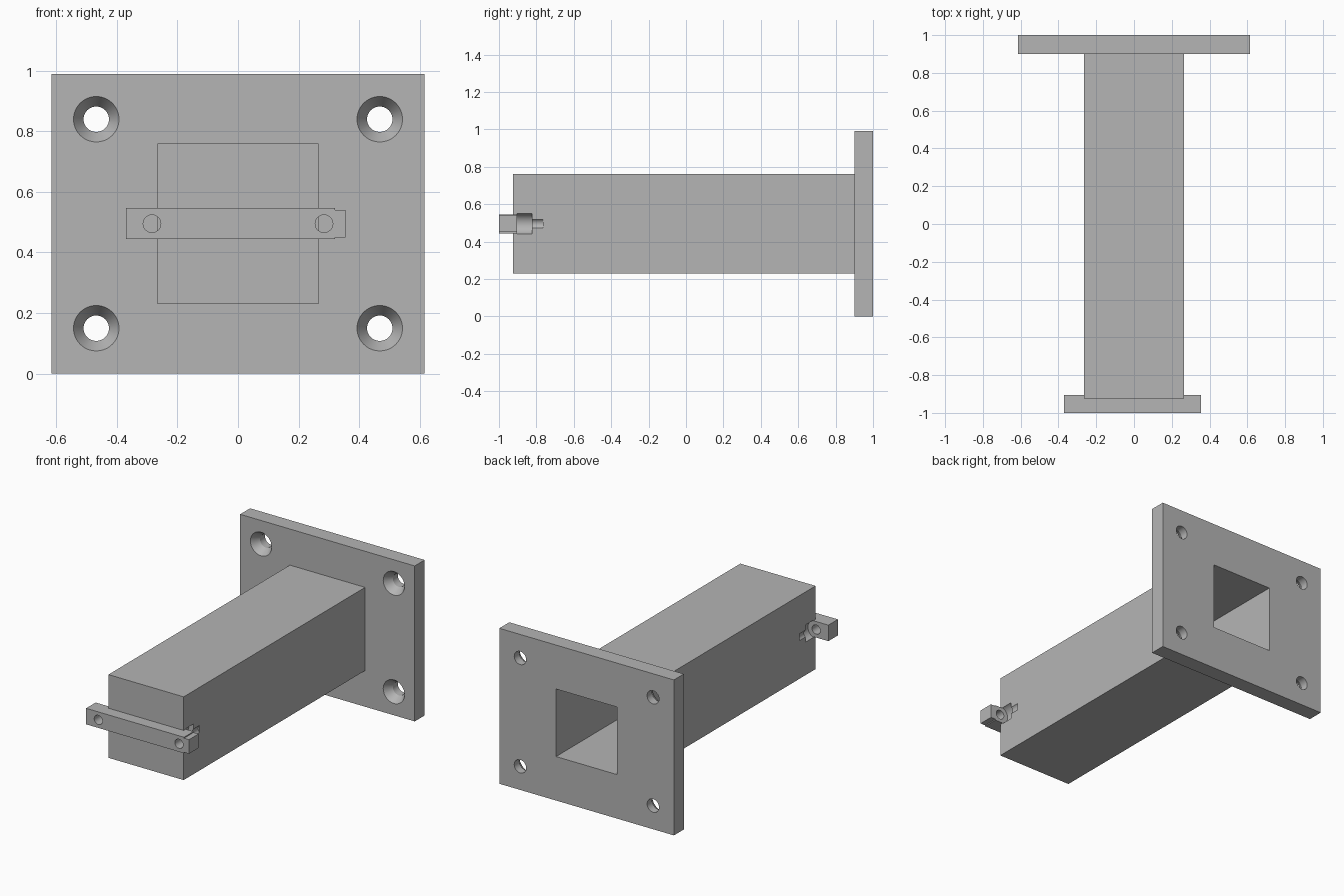
import bpy
import math

cube = bpy.data.objects.get("Cube")
if cube:
    bpy.data.objects.remove(cube, do_unlink=True)

grey = bpy.data.materials.new("plain grey")
grey.use_nodes = True
grey.diffuse_color = (0.46, 0.46, 0.46, 1)
bsdf = next(n for n in grey.node_tree.nodes if n.type == "BSDF_PRINCIPLED")
bsdf.inputs["Base Color"].default_value = grey.diffuse_color

MID = 0.495  # height of the tube axis


def box(name, x, y, z):
    """Box between pairs of limits."""
    lims = (x, y, z)
    bpy.ops.mesh.primitive_cube_add(size=1, location=[sum(p) / 2 for p in lims])
    ob = bpy.context.object
    ob.name = name
    ob.scale = [p[1] - p[0] for p in lims]
    bpy.ops.object.transform_apply(location=False, rotation=False, scale=True)
    ob.data.materials.append(grey)
    return ob


def rod(name, x, z, y0, y1, r0, r1=None):
    """Cylinder or cone along y, from radius r0 at y0 to r1 at y1."""
    bpy.ops.mesh.primitive_cone_add(
        vertices=48, radius1=r0, radius2=r0 if r1 is None else r1,
        depth=y1 - y0, location=(x, (y0 + y1) / 2, z),
        rotation=(-math.pi / 2, 0, 0))
    ob = bpy.context.object
    ob.name = name
    ob.data.materials.append(grey)
    return ob


def cut(target, cutters):
    """Subtract the cutters, then remove them."""
    for c in cutters:
        c.hide_render = True
        mod = target.modifiers.new("cut", "BOOLEAN")
        mod.operation = "DIFFERENCE"
        mod.solver = "EXACT"
        mod.object = c
        bpy.context.view_layer.objects.active = target
        bpy.ops.object.modifier_apply(modifier=mod.name)
        bpy.data.objects.remove(c, do_unlink=True)


def finish(ob):
    bpy.ops.object.select_all(action="DESELECT")
    ob.select_set(True)
    bpy.context.view_layer.objects.active = ob
    bpy.ops.object.shade_smooth_by_angle(angle=math.radians(30))


def cavity():
    return box("cavity_cutter", (-0.215, 0.215), (-0.87, 1.1),
               (MID - 0.215, MID + 0.215))


def bolt_holes():
    return [rod("bolt_cutter", x, MID, -1.1, -0.765, 0.029) for x in (-0.284, 0.284)]


# Mounting flange with four countersunk holes and the square opening
flange = box("mounting_flange", (-0.615, 0.615), (0.9, 1), (0, 0.99))
cutters = [cavity()]
for x in (-0.468, 0.468):
    for z in (MID - 0.345, MID + 0.345):
        cutters.append(rod("hole_cutter", x, z, 0.85, 1.1, 0.042))
        # extended past the face so that the rim radius is 0.075 there
        cutters.append(rod("sink_cutter", x, z, 0.85, 0.95, 0.108, 0.042))
cut(flange, cutters)
finish(flange)

# Square tube, closed at the front, with nut pockets open to its sides
tube = box("square_tube", (-0.265, 0.265), (-0.925, 0.9), (MID - 0.265, MID + 0.265))
pockets = [rod("pocket_cutter", x, MID, -0.904, -0.824, 0.058) for x in (-0.284, 0.284)]
cut(tube, [cavity()] + pockets + bolt_holes())
finish(tube)

# Cross bar on the front, with two bolt holes and a slimmer end
bar = box("cross_bar", (-0.37, 0.32), (-1, -0.904), (MID - 0.051, MID + 0.051))
cut(bar, bolt_holes())
finish(bar)
box("cross_bar_end", (0.32, 0.355), (-1, -0.904), (MID - 0.045, MID + 0.045))
